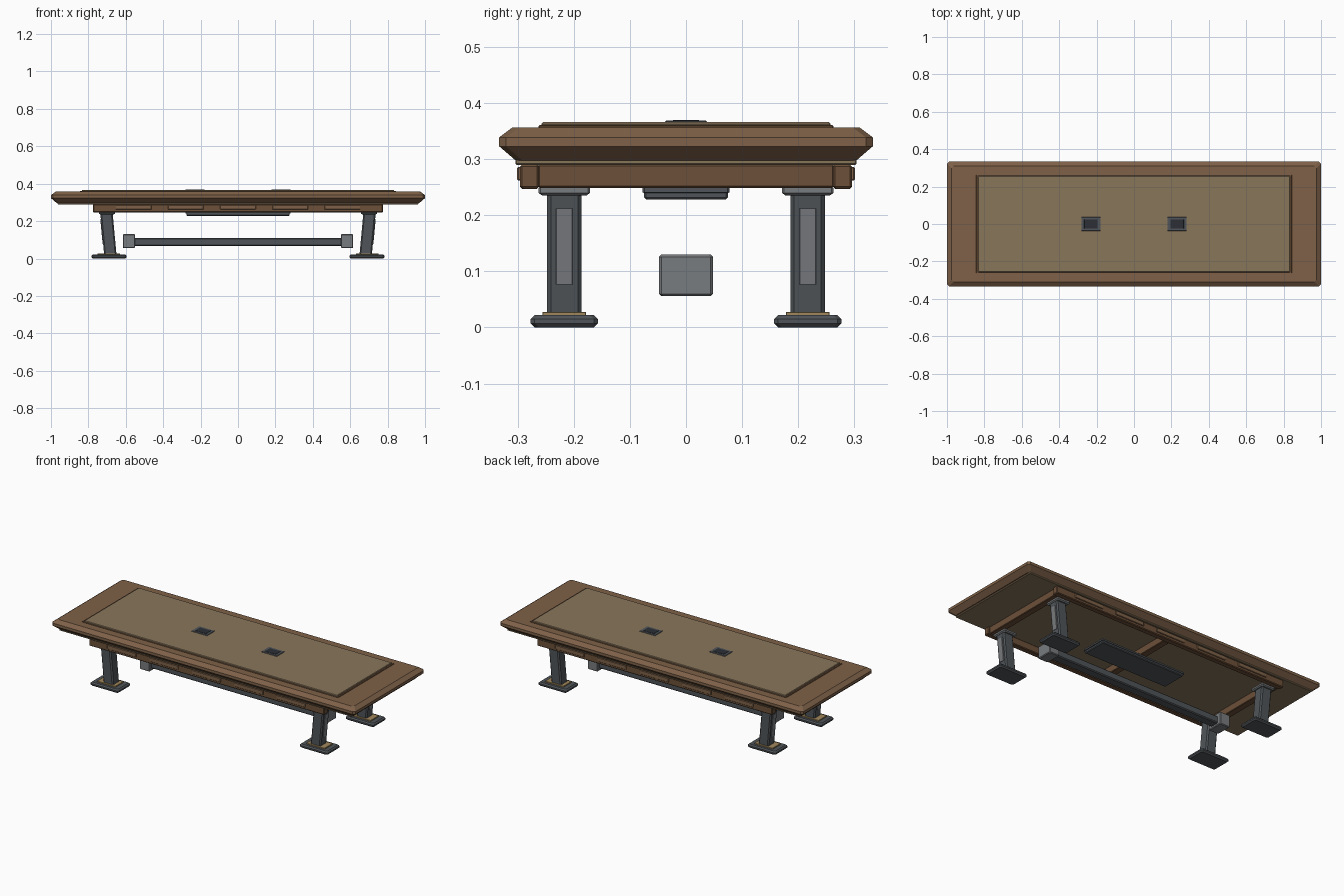
import bpy

if "Cube" in bpy.data.objects:
    bpy.data.objects.remove(bpy.data.objects["Cube"])


def material(name, rgb):
    m = bpy.data.materials.new(name)
    m.diffuse_color = (*rgb, 1)
    m.use_nodes = True
    m.node_tree.nodes["Principled BSDF"].inputs["Base Color"].default_value = m.diffuse_color
    return m


WALNUT = material("walnut", (0.21, 0.12, 0.065))
DARK_WOOD = material("dark_wood", (0.15, 0.08, 0.04))
INLAY = material("inlay", (0.25, 0.18, 0.105))
STEEL = material("dark_steel", (0.08, 0.09, 0.1))
BLACK = material("black", (0.025, 0.028, 0.035))
GREY = material("grey", (0.19, 0.2, 0.21))
BRASS = material("brass", (0.36, 0.25, 0.11))


def loft(name, rings, mat, chamfer=0.004):
    """Stack of chamfered rectangles; each ring is (cx, cy, half_x, half_y, z)."""
    verts, faces = [], []
    for cx, cy, hx, hy, z in rings:
        c = min(chamfer, hx * 0.4, hy * 0.4)
        verts += [(cx + x, cy + y, z) for x, y in (
            (hx, hy - c), (hx - c, hy), (c - hx, hy), (-hx, hy - c),
            (-hx, c - hy), (c - hx, -hy), (hx - c, -hy), (hx, c - hy))]
    for r in range(len(rings) - 1):
        for i in range(8):
            a, b = r * 8 + i, r * 8 + (i + 1) % 8
            faces.append((a, b, b + 8, a + 8))
    faces.append(tuple(reversed(range(8))))
    faces.append(tuple(range(len(verts) - 8, len(verts))))
    me = bpy.data.meshes.new(name)
    me.from_pydata(verts, [], faces)
    me.materials.append(mat)
    ob = bpy.data.objects.new(name, me)
    bpy.context.collection.objects.link(ob)
    return ob


def block(name, center, half, mat, b=0.004):
    """Box with bevelled edges."""
    (x, y, z), (hx, hy, hz) = center, half
    return loft(name, [(x, y, hx - b, hy - b, z - hz), (x, y, hx, hy, z - hz + b),
                       (x, y, hx, hy, z + hz - b), (x, y, hx - b, hy - b, z + hz)], mat, b)


# Tabletop with bevelled rim, underside plate and raised inlay
loft("tabletop", [(0, 0, 0.971, 0.304, 0.298), (0, 0, 1, 0.333, 0.323),
                  (0, 0, 1, 0.333, 0.339), (0, 0, 0.976, 0.309, 0.357)], WALNUT, 0.012)
block("underside_plate", (0, 0, 0.295), (0.965, 0.304, 0.005), INLAY, 0.002)
block("inlay_trim", (0, 0, 0.357), (0.845, 0.263, 0.004), DARK_WOOD, 0.002)
block("inlay_panel", (0, 0, 0.3605), (0.835, 0.258, 0.0055), INLAY, 0.003)

# Power boxes set into the top
for s, side in ((-1, "left"), (1, "right")):
    block(f"{side}_power_box", (s * 0.23, 0, 0.366), (0.052, 0.037, 0.003), STEEL, 0.002)
    block(f"{side}_power_cover", (s * 0.23, 0, 0.368), (0.036, 0.024, 0.002), BLACK, 0.001)

# Apron frame under the top
for s, side in ((-1, "front"), (1, "back")):
    block(f"{side}_apron", (0, s * 0.279, 0.269), (0.775, 0.017, 0.022), DARK_WOOD)
    for i in range(-2, 3):
        block(f"{side}_apron_panel_{i + 3}", (i * 0.279, s * 0.296, 0.274),
              (0.095, 0.005, 0.012), WALNUT, 0.002)
for x, side in ((-0.745, "left"), (0, "middle"), (0.745, "right")):
    block(f"{side}_cross_rail", (x, 0, 0.27), (0.02, 0.264, 0.021), DARK_WOOD, 0.003)

# Cable tray
loft("cable_tray", [(0, 0, 0.272, 0.071, 0.228), (0, 0, 0.276, 0.075, 0.232),
                    (0, 0, 0.276, 0.075, 0.240), (0, 0, 0.281, 0.078, 0.241),
                    (0, 0, 0.281, 0.078, 0.250)], STEEL)

# Four legs leaning outward at the top
for sx, side in ((-1, "left"), (1, "right")):
    for sy, end in ((-1, "front"), (1, "back")):
        n, y = f"{end}_{side}", sy * 0.217

        def lean(z):
            return sx * (0.683 + 0.02 * (z - 0.025) / 0.215)

        block(f"{n}_foot", (sx * 0.69, y, 0.011), (0.093, 0.06, 0.011), STEEL, 0.007)
        block(f"{n}_foot_plate", (sx * 0.69, y, 0.0245), (0.06, 0.039, 0.0035), BRASS, 0.001)
        loft(f"{n}_leg", [(lean(z), y, 0.033, 0.031, z) for z in (0.025, 0.24)], STEEL, 0.007)
        loft(f"{n}_leg_panel", [(lean(z) + sx * 0.033, y, 0.003, 0.015, z)
                                for z in (0.077, 0.212)], GREY, 0.001)
        loft(f"{n}_leg_cap", [(sx * 0.70, y, 0.036, 0.039, 0.235), (sx * 0.70, y, 0.043, 0.046, 0.240),
                              (sx * 0.70, y, 0.043, 0.046, 0.249)], GREY)

    # Stretcher end blocks
    block(f"{side}_stretcher_block", (sx * 0.583, 0, 0.093), (0.033, 0.048, 0.037), GREY)

# Low stretcher bar
block("stretcher_bar", (0, 0, 0.089), (0.56, 0.027, 0.021), STEEL, 0.005)
